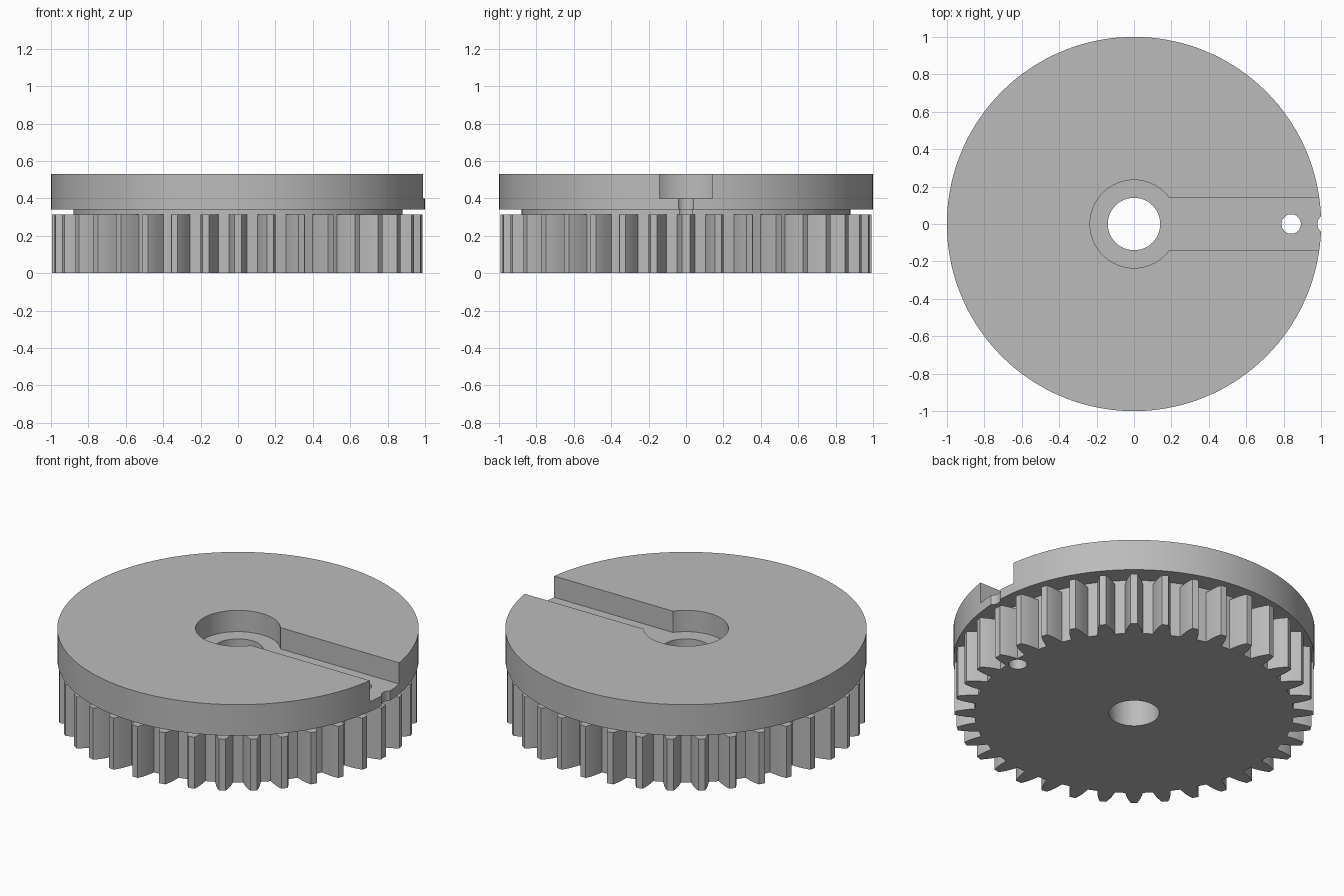
import bpy, bmesh
from math import sin, cos, pi, radians

cube = bpy.data.objects.get("Cube")
if cube:
    bpy.data.objects.remove(cube, do_unlink=True)

GREY = (0.5, 0.5, 0.5, 1)
mat = bpy.data.materials.new("plain grey")
mat.use_nodes = True
mat.diffuse_color = GREY
mat.node_tree.nodes["Principled BSDF"].inputs["Base Color"].default_value = GREY


def prism(name, outline, z0, z1):
    """Extrude a flat outline between two heights."""
    bm = bmesh.new()
    face = bm.faces.new([bm.verts.new((x, y, z0)) for x, y in outline])
    grown = bmesh.ops.extrude_face_region(bm, geom=[face])["geom"]
    top = [v for v in grown if isinstance(v, bmesh.types.BMVert)]
    bmesh.ops.translate(bm, verts=top, vec=(0, 0, z1 - z0))
    bmesh.ops.recalc_face_normals(bm, faces=bm.faces)
    mesh = bpy.data.meshes.new(name)
    bm.to_mesh(mesh)
    bm.free()
    mesh.materials.append(mat)
    obj = bpy.data.objects.new(name, mesh)
    bpy.context.collection.objects.link(obj)
    return obj


def circle(r, n, cx=0):
    return [(cx + r * cos(2 * pi * i / n), r * sin(2 * pi * i / n)) for i in range(n)]


def combine(target, other, operation):
    mod = target.modifiers.new(operation.lower(), 'BOOLEAN')
    mod.object, mod.operation, mod.solver = other, operation, 'EXACT'
    bpy.context.view_layer.objects.active = target
    bpy.ops.object.modifier_apply(modifier=mod.name)
    bpy.data.objects.remove(other, do_unlink=True)


# Toothed rim: half a tooth as (radius, half width), mirrored and repeated
TEETH = 36
half_tooth = [(0.882, 0.049), (0.935, 0.039), (0.97, 0.028), (0.993, 0.018)]
tooth = [(r, -w) for r, w in half_tooth] + [(r, w) for r, w in reversed(half_tooth)]
outline = []
for i in range(TEETH):
    a = 2 * pi * i / TEETH
    outline += [(r * cos(a) - w * sin(a), r * sin(a) + w * cos(a)) for r, w in tooth]
wheel = prism("gear_wheel", outline, 0, 0.315)

# Recessed neck and the wide plate on top
combine(wheel, prism("neck", circle(0.88, 144), 0.15, 0.37), 'UNION')
combine(wheel, prism("plate", circle(1, 144), 0.34, 0.53), 'UNION')

# Round pocket with a slot running out to the rim
pocket = prism("pocket", circle(0.235, 64), 0.40, 0.7)
slot = prism("slot", [(0, -0.142), (1.2, -0.142), (1.2, 0.142), (0, 0.142)], 0.40, 0.7)
combine(pocket, slot, 'UNION')
combine(wheel, pocket, 'DIFFERENCE')

# Centre bore, pin hole and the half hole at the rim
for name, r, x in (("bore", 0.14, 0), ("pin_hole", 0.052, 0.84), ("rim_notch", 0.052, 1.032)):
    combine(wheel, prism(name, circle(r, 48, x), -0.2, 0.8), 'DIFFERENCE')

bpy.ops.object.select_all(action='DESELECT')
wheel.select_set(True)
bpy.context.view_layer.objects.active = wheel
bpy.ops.object.shade_smooth_by_angle(angle=radians(25))
